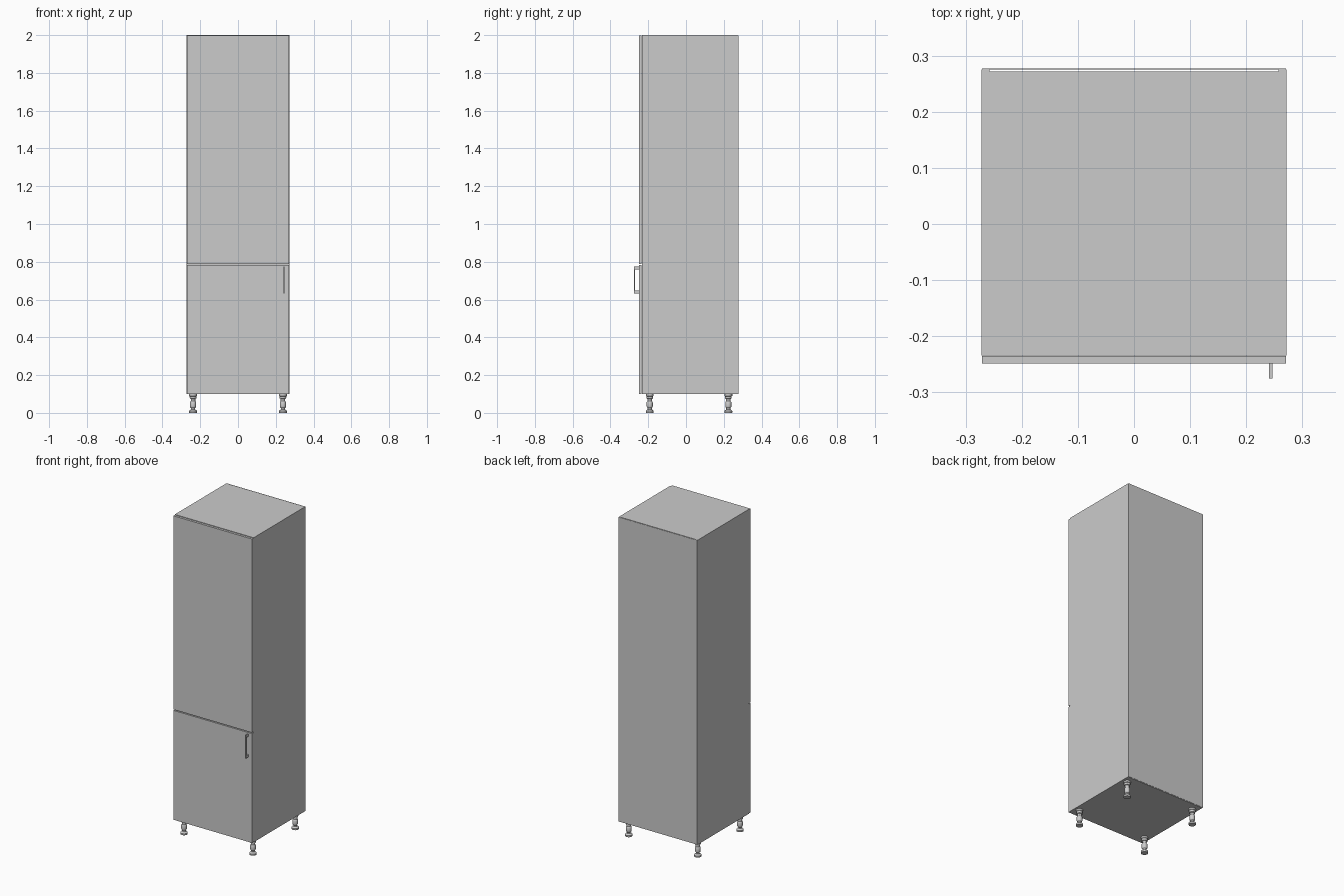
import bpy, bmesh, math

if "Cube" in bpy.data.objects:
    bpy.data.objects.remove(bpy.data.objects["Cube"])


def box(name, x, y, z):
    """Axis-aligned box from (min, max) ranges."""
    bm = bmesh.new()
    bmesh.ops.create_cube(bm, size=1)
    for v in bm.verts:
        v.co = [r[0] if c < 0 else r[1] for c, r in zip(v.co, (x, y, z))]
    me = bpy.data.meshes.new(name)
    bm.to_mesh(me)
    bm.free()
    ob = bpy.data.objects.new(name, me)
    bpy.context.collection.objects.link(ob)
    return ob


def lathe(name, profile, loc, steps=24):
    """Closed turned solid from (radius, z) points."""
    verts, faces = [], []
    for r, z in profile:
        for i in range(steps):
            a = 2 * math.pi * i / steps
            verts.append((r * math.cos(a), r * math.sin(a), z))
    for k in range(len(profile) - 1):
        for i in range(steps):
            j = (i + 1) % steps
            faces.append((k * steps + i, k * steps + j,
                          (k + 1) * steps + j, (k + 1) * steps + i))
    faces.append(tuple(reversed(range(steps))))
    faces.append(tuple(range(len(verts) - steps, len(verts))))
    me = bpy.data.meshes.new(name)
    me.from_pydata(verts, [], faces)
    ob = bpy.data.objects.new(name, me)
    ob.location = loc
    bpy.context.collection.objects.link(ob)
    bpy.context.view_layer.objects.active = ob
    ob.select_set(True)
    bpy.ops.object.shade_smooth_by_angle(angle=math.radians(35))
    ob.select_set(False)
    return ob


W, T = 0.272, 0.0145            # half width, board thickness
FRONT, BACK = -0.234, 0.2755    # carcass depth range
BOT, TOP, SPLIT = 0.10, 2.0, 0.786
IN = W - T

# Carcass boards
for side, s in (("left", -1), ("right", 1)):
    box(side + "_side_panel", sorted((s * IN, s * W)), (FRONT, BACK), (BOT, TOP))
for name, z in (("bottom_panel", BOT), ("middle_shelf", SPLIT - T / 2), ("top_panel", TOP - T)):
    box(name, (-IN, IN), (FRONT, 0.272), (z, z + T))

# Thin back sheet, leaving a slot behind the top and bottom boards
box("back_panel", (-W + 0.001, W - 0.001), (BACK, 0.277), (BOT + 0.001, TOP - 0.001))

# Doors with a small gap between them
DW = W - 0.001
box("lower_door", (-DW, DW), (-0.249, FRONT - 0.001), (BOT + 0.001, SPLIT - 0.003))
box("upper_door", (-DW, DW), (-0.249, FRONT - 0.001), (SPLIT + 0.003, TOP - 0.003))

# Bar handle on the lower door
HX = (0.241, 0.247)
box("handle_bar", HX, (-0.275, -0.271), (0.631, 0.775))
box("handle_lower_post", HX, (-0.2715, -0.249), (0.631, 0.647))
box("handle_upper_post", HX, (-0.2715, -0.249), (0.759, 0.775))

# Turned adjustable legs
leg = [(0.020, 0), (0.021, 0.002), (0.021, 0.010), (0.018, 0.014), (0.011, 0.018),
       (0.011, 0.026), (0.015, 0.030), (0.016, 0.034), (0.016, 0.056), (0.014, 0.060),
       (0.012, 0.062), (0.012, 0.074), (0.017, 0.076), (0.018, 0.088), (0.021, 0.090),
       (0.021, 0.100)]
for side, x in (("left", -0.238), ("right", 0.238)):
    for end, y in (("front", -0.192), ("back", 0.224)):
        lathe(f"{end}_{side}_leg", leg, (x, y, 0))
